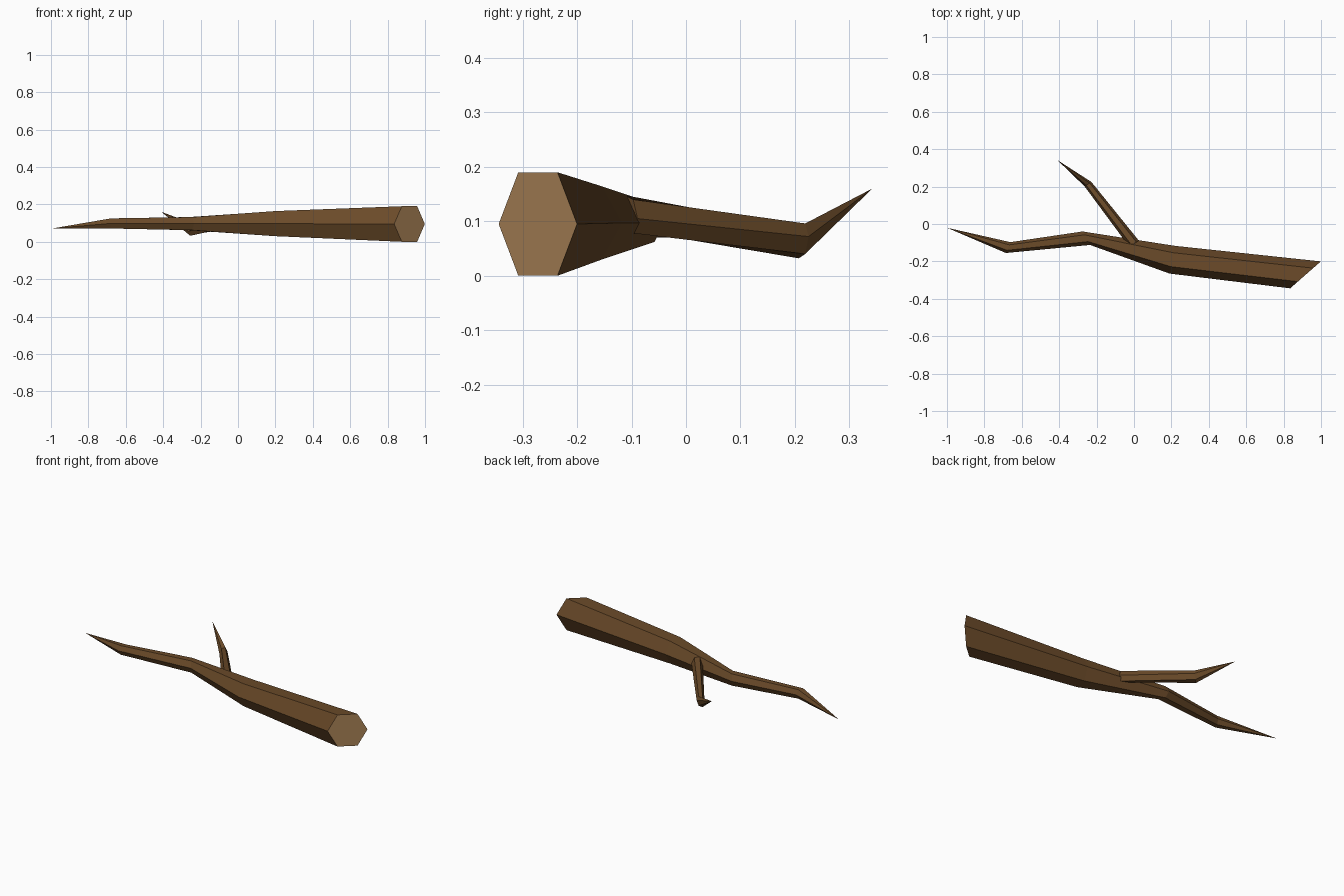
import bpy, bmesh, math
from mathutils import Vector

cube = bpy.data.objects.get("Cube")
if cube:
    bpy.data.objects.remove(cube)


def material(name, colour):
    m = bpy.data.materials.new(name)
    m.use_nodes = True
    m.diffuse_color = colour
    m.node_tree.nodes["Principled BSDF"].inputs["Base Color"].default_value = colour
    return m


bark = material("bark brown", (0.145, 0.069, 0.022, 1))
wood = material("cut wood", (0.40, 0.225, 0.095, 1))
SIDES = 6


def limb(name, rings, tip, base_material):
    """Hexagonal limb: rings are (centre, half width vector, half height)."""
    bm = bmesh.new()
    loops = []
    for centre, side, height in rings:
        loop = []
        for i in range(SIDES):
            a = math.tau * i / SIDES
            up = Vector((0, 0, height / math.sin(math.pi / 3)))
            loop.append(bm.verts.new(Vector(centre) + Vector(side) * math.cos(a) + up * math.sin(a)))
        loops.append(loop)
    end = bm.verts.new(tip)
    for i in range(SIDES):
        j = (i + 1) % SIDES
        for a, b in zip(loops, loops[1:]):
            bm.faces.new((a[i], a[j], b[j], b[i]))
        bm.faces.new((loops[-1][i], loops[-1][j], end))
    cap = bm.faces.new(loops[0])
    cap.material_index = 1
    bmesh.ops.recalc_face_normals(bm, faces=bm.faces)
    mesh = bpy.data.meshes.new(name)
    bm.to_mesh(mesh)
    bm.free()
    mesh.materials.append(bark)
    mesh.materials.append(base_material)
    obj = bpy.data.objects.new(name, mesh)
    bpy.context.collection.objects.link(obj)
    return obj


# Main stick, from the sawn end to the point
limb("main_branch", [
    ((0.917, -0.272, 0.095), (0.082, 0.072, 0), 0.095),
    ((0.205, -0.191, 0.097), (0.015, 0.074, 0), 0.067),
    ((-0.255, -0.076, 0.097), (-0.02, 0.036, 0), 0.035),
    ((-0.673, -0.126, 0.098), (0.012, 0.029, 0), 0.027),
], (-1, -0.02, 0.07), wood)

# Side twig, sagging to its bend and then rising to a point
limb("side_twig", [
    ((0.0, -0.105, 0.113), (0.026, 0.016, -0.008), 0.031),
    ((-0.246, 0.213, 0.064), (0.018, 0.012, 0.008), 0.028),
], (-0.41, 0.342, 0.16), bark)
